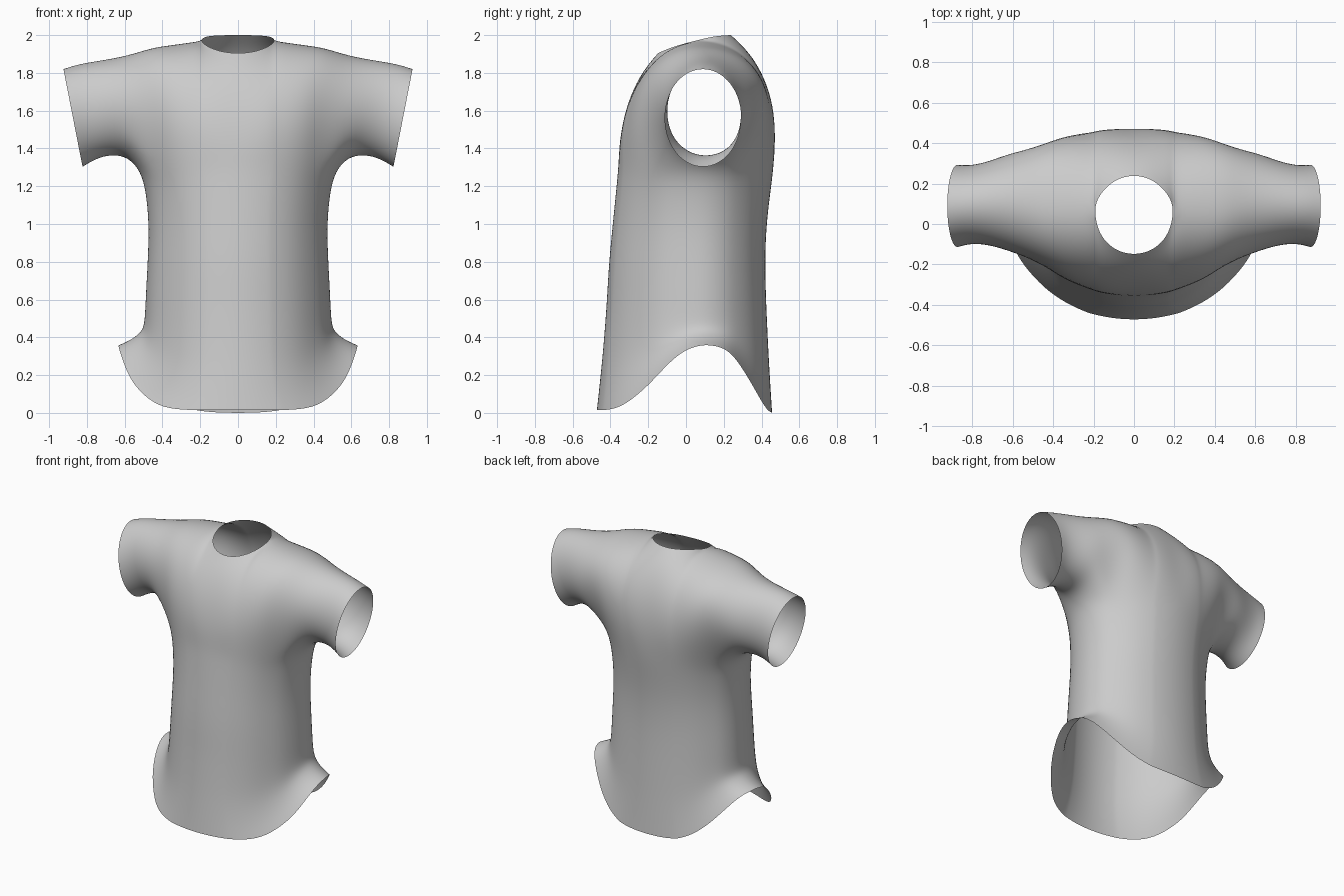
import bpy, bmesh
from math import sin, cos, acos, sqrt, pi, radians

cube = bpy.data.objects.get("Cube")
if cube:
    bpy.data.objects.remove(cube)

fabric = bpy.data.materials.new("grey_fabric")
fabric.use_nodes = True
GREY = (0.6, 0.6, 0.6, 1)
fabric.diffuse_color = GREY
fabric.node_tree.nodes["Principled BSDF"].inputs["Base Color"].default_value = GREY

bm = bmesh.new()
YC = 0.07            # depth of the side seams
PIT_Z, PIT_W = 1.3, 0.53
NECK_Y, NECK_W, NECK_D = 0.045, 0.2, 0.202
HALF, SIDE = 6, 5    # rows from armpit to shoulder, points under each arm

right_cols = [0.1, 0.175, 0.2, 0.28, 0.37, 0.46]
cols = [-x for x in reversed(right_cols)] + [0] + right_cols
n = len(cols)

# Unit outline shared by every torso ring: front, +x side, back, -x side
edge = acos(cols[-1] / PIT_W)
front_unit = [(x / PIT_W, -sqrt(1 - (x / PIT_W) ** 2)) for x in cols]
side_angles = [edge * (2 * (k + 1) / (SIDE + 1) - 1) for k in range(SIDE)]
side_unit = [(cos(a), sin(a)) for a in side_angles]
unit = front_unit + side_unit + [(-x, -y) for x, y in front_unit] \
    + [(-x, -y) for x, y in side_unit]


def outline(width, front, back):
    return [(width * u, YC + v * (YC - front if v < 0 else back - YC)) for u, v in unit]


def strip(a, b, closed=False):
    for i in range(len(a) if closed else len(a) - 1):
        j = (i + 1) % len(a)
        bm.faces.new((a[i], a[j], b[j], b[i]))


def add_ring(points):
    return [bm.verts.new(p) for p in points]


# Torso rings: height, half width, front depth, back depth
torso = [(PIT_Z, PIT_W, -0.36, 0.465), (1.2, 0.492, -0.37, 0.453),
         (1.0, 0.472, -0.39, 0.427), (0.8, 0.48, -0.41, 0.42),
         (0.62, 0.49, -0.42, 0.425), (0.5, 0.495, -0.428, 0.43)]
rings = [add_ring([(x, y, z) for x, y in outline(w, f, b)]) for z, w, f, b in torso]

# Curved hem, flaring out and rising at the sides
waist = outline(*torso[-1][1:])
hem = outline(0.635, -0.475, 0.458)
for t in (0.3, 0.55, 0.8, 1.0):
    pts = []
    for (wx, wy), (hx, hy), (u, v) in zip(waist, hem, unit):
        s = abs(u)
        hz = 0.015 + 0.345 * s ** 7 if v < 0 else 0.36 * sin(pi / 2 * s ** 3.5)
        f = t ** 2.3
        pts.append((wx + (hx - wx) * f, wy + (hy - wy) * t, 0.5 + (hz - 0.5) * t ** 0.85))
    rings.append(add_ring(pts))
for a, b in zip(rings, rings[1:]):
    strip(a, b, True)


# Yoke columns: rise from the armpit ring to the shoulder or the neck rim
def yoke_column(start, x, sign, top=None):
    depth = abs(start.co.y - YC)
    ax = abs(x)
    spread = (ax / cols[-1]) ** 1.5
    bulge = 0.03 + 0.15 * spread if sign > 0 else 0.1 * spread
    end, height = pi / 2, 1.975 - 0.14 * (ax - NECK_W) - PIT_Z
    if ax < NECK_W:
        ry = NECK_Y + sign * NECK_D * sqrt(1 - (x / NECK_W) ** 2)
        rz = 1.95 + 0.05 * (ry - NECK_Y) / NECK_D + 0.025 * (x / NECK_W) ** 2
        end = acos(sign * (ry - YC) / depth)
        height = (rz - PIT_Z) / sin(end)
    column = [start]
    for j in range(1, HALF + 1):
        if j == HALF and top:
            column.append(top)
            break
        a = end * j / HALF
        y = YC + sign * (depth * cos(a) + bulge * sin(pi * j / HALF))
        column.append(bm.verts.new((x, y, PIT_Z + height * sin(a))))
    return column


pit = rings[0]
back_start = n + SIDE
fronts, backs = [], []
for i, x in enumerate(cols):
    fronts.append(yoke_column(pit[i], x, -1))
    shared = fronts[-1][-1] if abs(x) >= NECK_W else None
    backs.append(yoke_column(pit[back_start + n - 1 - i], x, 1, shared))
for columns in (fronts, backs):
    for a, b in zip(columns, columns[1:]):
        strip(a, b)

# Sleeves: top x, bottom x, top z, bottom z, front y, back y
sleeve = [(0.59, 0.6, 1.893, 1.36, -0.145, 0.362),
          (0.74, 0.7, 1.868, 1.36, -0.105, 0.312),
          (0.85, 0.77, 1.85, 1.33, -0.1, 0.292),
          (0.925, 0.822, 1.825, 1.298, -0.118, 0.297)]
arc = [radians(-30 + 240 * j / (2 * HALF)) for j in range(2 * HALF + 1)]
arc += [radians(210 + 120 * (k + 1) / (SIDE + 1)) for k in range(SIDE)]
under_right = pit[n:n + SIDE][::-1]
under_left = pit[back_start + n:]
for sign, col, under in ((1, n - 1, under_right), (-1, 0, under_left)):
    last = fronts[col] + backs[col][:-1][::-1] + under
    for xt, xb, zt, zb, yf, yb in sleeve:
        ring = add_ring([(sign * ((xt + xb) / 2 + (xt - xb) / 2 * sin(a)),
                          (yf + yb) / 2 - (yb - yf) / 2 * cos(a),
                          (zt + zb) / 2 + (zt - zb) / 2 * sin(a)) for a in arc])
        strip(last, ring, True)
        last = ring

# Consistent outward normals
bmesh.ops.recalc_face_normals(bm, faces=bm.faces[:])
bm.normal_update()
foremost = min(bm.faces, key=lambda f: f.calc_center_median().y)
if foremost.normal.y > 0:
    bmesh.ops.reverse_faces(bm, faces=bm.faces[:])

mesh = bpy.data.meshes.new("shirt")
bm.to_mesh(mesh)
bm.free()
mesh.materials.append(fabric)
for p in mesh.polygons:
    p.use_smooth = True
shirt = bpy.data.objects.new("shirt", mesh)
bpy.context.scene.collection.objects.link(shirt)
smooth = shirt.modifiers.new("smooth_cloth", 'SUBSURF')
smooth.levels = smooth.render_levels = 2
